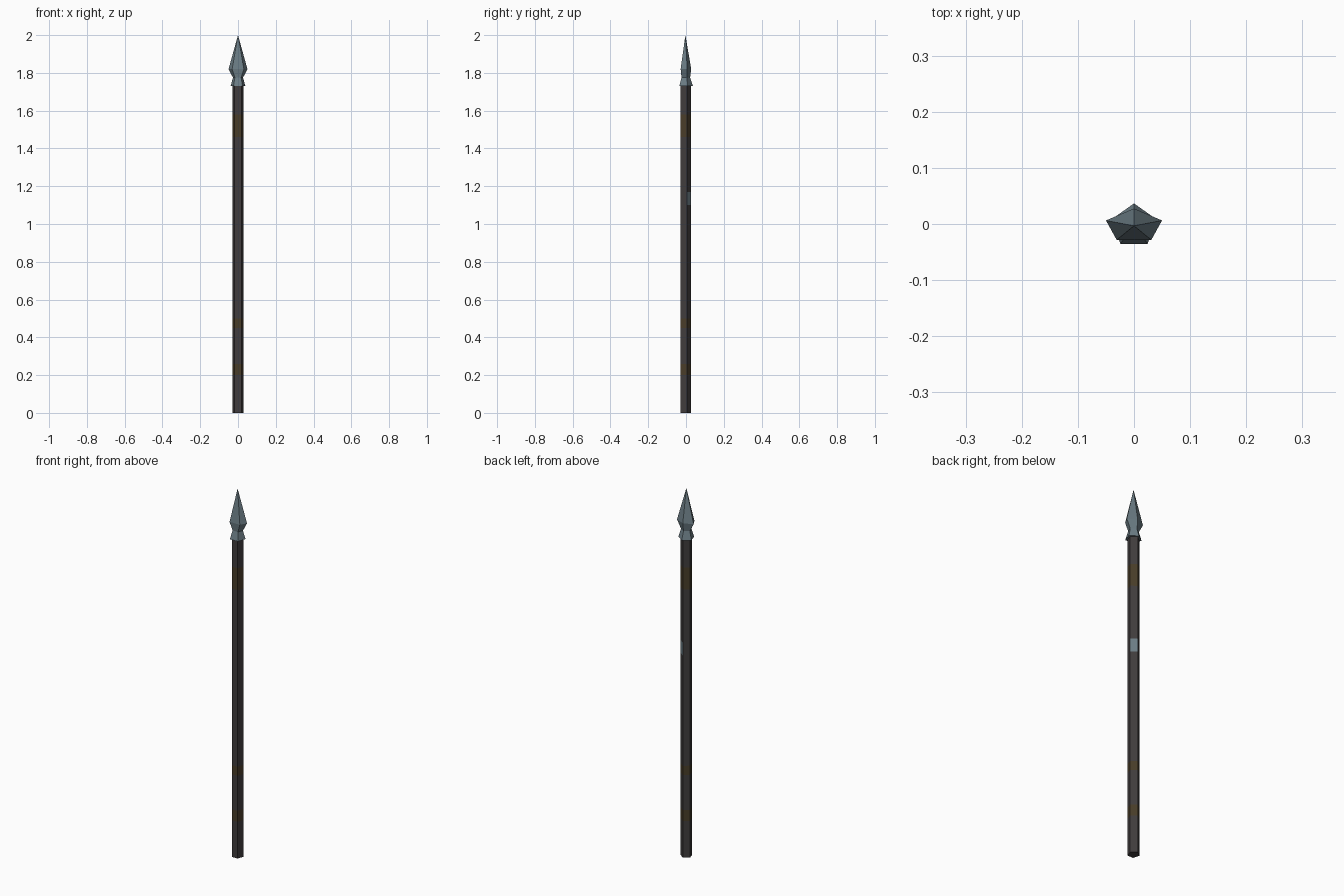
import bpy, math

if "Cube" in bpy.data.objects:
    bpy.data.objects.remove(bpy.data.objects["Cube"])


def material(name, rgb):
    m = bpy.data.materials.new(name)
    m.diffuse_color = (*rgb, 1)
    m.use_nodes = True
    m.node_tree.nodes["Principled BSDF"].inputs["Base Color"].default_value = m.diffuse_color
    return m


shaft_mat = material("dark_wood", (0.052, 0.046, 0.047))
wrap_mat = material("brown_wrap", (0.066, 0.046, 0.022))
steel_mat = material("blue_grey_steel", (0.15, 0.205, 0.235))

SIDES = 5
Y0 = -0.0033  # keeps the five-sided section centred in depth


def pentagon_loft(name, rings, mats, rule, tip=None):
    """Flat-shaded five-sided loft; rings are (z, radius_x, radius_y)."""
    verts, faces = [], []
    for z, rx, ry in rings:
        for i in range(SIDES):
            a = math.radians(90) + i * math.tau / SIDES
            verts.append((rx * math.cos(a), Y0 + ry * math.sin(a), z))
    for r in range(len(rings) - 1):
        for i in range(SIDES):
            j = (i + 1) % SIDES
            b = r * SIDES
            faces.append((b + i, b + j, b + SIDES + j, b + SIDES + i))
    faces.append(tuple(reversed(range(SIDES))))
    last = (len(rings) - 1) * SIDES
    if tip is None:
        faces.append(tuple(range(last, last + SIDES)))
    else:
        verts.append((0, Y0, tip))
        for i in range(SIDES):
            faces.append((last + i, last + (i + 1) % SIDES, len(verts) - 1))
    mesh = bpy.data.meshes.new(name)
    mesh.from_pydata(verts, [], faces)
    for m in mats:
        mesh.materials.append(m)
    mesh.update()
    for p in mesh.polygons:
        p.material_index = rule(p.center, p.normal)
    ob = bpy.data.objects.new(name, mesh)
    bpy.context.collection.objects.link(ob)
    return ob


# Shaft with wrapped bands and one bare metal patch on the back right face
bands = [(0.20, 0.26), (0.45, 0.50), (1.46, 1.58)]
patch = (1.10, 1.17)
heights = sorted([0, 1.735, *patch] + [z for b in bands for z in b])


def shaft_colour(c, n):
    if abs(n.z) < 0.5:
        if any(lo < c.z < hi for lo, hi in bands):
            return 1
        if patch[0] < c.z < patch[1] and n.x > 0.3 and n.y > 0.5:
            return 2
    return 0


pentagon_loft("shaft", [(z, 0.030, 0.031) for z in heights],
              [shaft_mat, wrap_mat, steel_mat], shaft_colour)

# Spear head: flared socket, narrow neck, wide blade, point
pentagon_loft("spear_head",
              [(1.73, 0.041, 0.040), (1.775, 0.028, 0.025), (1.82, 0.0525, 0.031)],
              [steel_mat], lambda c, n: 0, tip=2.0)
